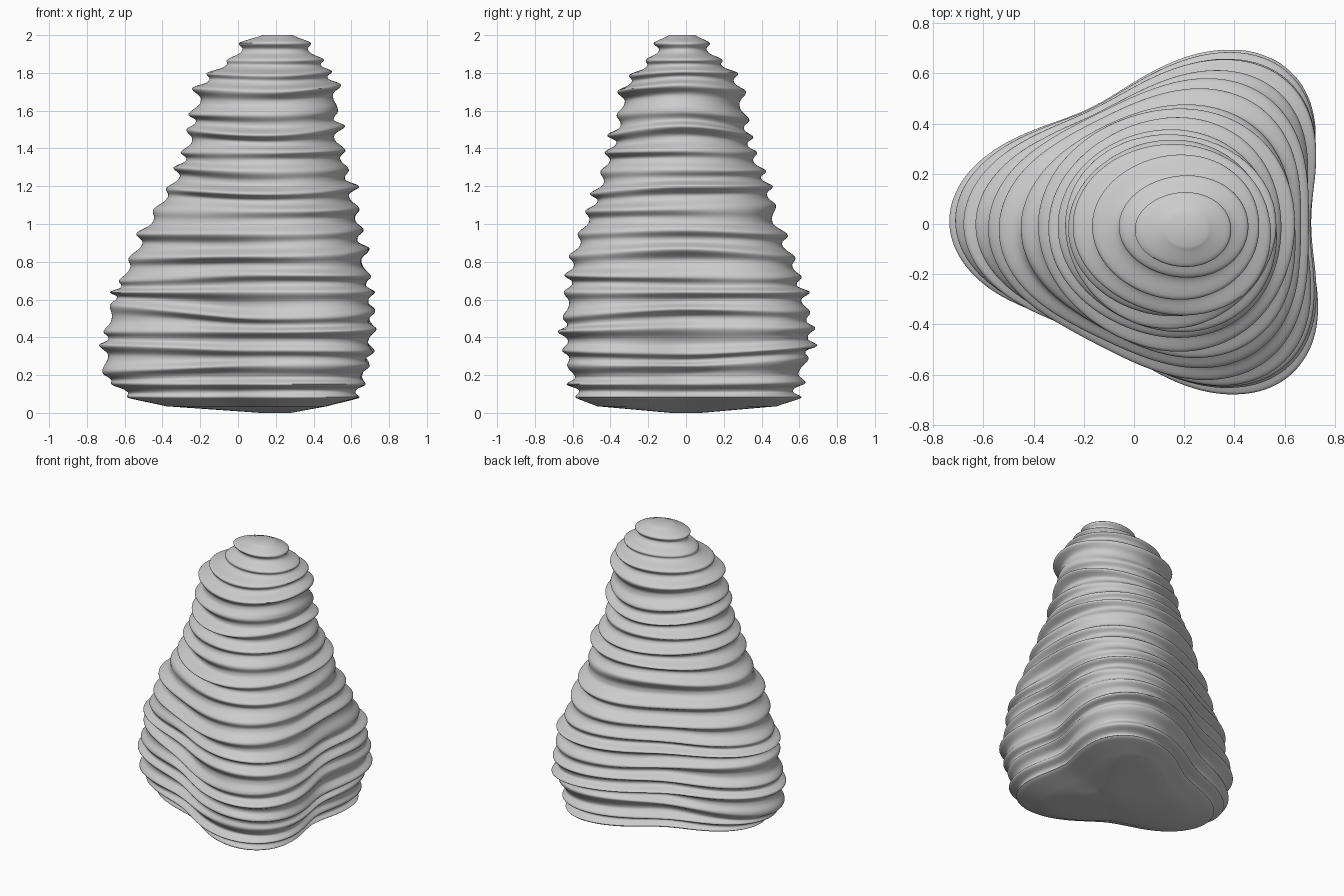
import bpy, bmesh, math

if "Cube" in bpy.data.objects:
    bpy.data.objects.remove(bpy.data.objects["Cube"])

# Average silhouette: z, left x, right x, front y, back y
PROFILE = [
    (0.0, 0.12, 0.28, -0.08, 0.08), (0.035, -0.38, 0.47, -0.47, 0.48),
    (0.08, -0.56, 0.62, -0.57, 0.58), (0.2, -0.71, 0.67, -0.61, 0.61),
    (0.4, -0.70, 0.71, -0.65, 0.67), (0.6, -0.66, 0.705, -0.63, 0.63),
    (0.8, -0.57, 0.67, -0.61, 0.57), (1.0, -0.48, 0.64, -0.535, 0.48),
    (1.2, -0.35, 0.60, -0.46, 0.435), (1.4, -0.27, 0.54, -0.40, 0.345),
    (1.6, -0.23, 0.52, -0.345, 0.305), (1.72, -0.21, 0.52, -0.335, 0.29),
    (1.8, -0.14, 0.48, -0.265, 0.25), (1.87, -0.03, 0.43, -0.185, 0.165),
    (1.96, 0.03, 0.36, -0.145, 0.10), (2.0, 0.13, 0.29, -0.09, 0.05)]

# Ridge heights on the right, back, left and front sides
RIDGES = [
    (.08, .15, .25, .31, .45, .55, .64, .72, .87, .97, 1.08, 1.20, 1.29, 1.39, 1.52, 1.60, 1.74, 1.81, 1.87, 1.96),
    (.08, .16, .29, .36, .45, .53, .64, .72, .82, .94, 1.10, 1.20, 1.28, 1.38, 1.46, 1.55, 1.70, 1.80, 1.87, 1.96),
    (.08, .15, .22, .36, .43, .57, .64, .70, .82, .95, 1.08, 1.19, 1.30, 1.38, 1.50, 1.58, 1.72, 1.80, 1.87, 1.96),
    (.08, .15, .25, .33, .43, .50, .64, .73, .83, .95, 1.07, 1.16, 1.28, 1.38, 1.47, 1.58, 1.70, 1.79, 1.87, 1.96)]
N = 240


def smooth(t):
    t = max(0.0, min(1.0, t))
    return t * t * (3 - 2 * t)


def profile(z):
    for a, b in zip(PROFILE, PROFILE[1:]):
        if z <= b[0]:
            t = (z - a[0]) / (b[0] - a[0])
            return [p + (q - p) * t for p, q in zip(a[1:], b[1:])]
    return PROFILE[-1][1:]


def ridge_heights(j):
    q = 4 * j / N
    k, t = int(q), smooth(q - int(q))
    return [a + (b - a) * t for a, b in zip(RIDGES[k % 4], RIDGES[(k + 1) % 4])]


def amplitude(k, th):
    # Each ridge swells and fades around the body, the top ones are even
    if k > 16:
        return 0.045
    return 0.045 + 0.012 * math.sin(k * 2.4) + 0.018 * math.sin(k * 4.1 + th * (1 + k % 3))


def ridge_offset(z, th, hs):
    # Rounded crest at every ridge, wider groove between
    for i in range(len(hs) - 1):
        if hs[i] <= z <= hs[i + 1]:
            gap = hs[i + 1] - hs[i]
            t = (z - hs[i]) / gap
            amp = amplitude(i, th) + (amplitude(i + 1, th) - amplitude(i, th)) * smooth(t)
            groove = min(1.0, 0.35 + gap / 0.13)   # close ridges share a shallow groove
            c = (0.5 + 0.5 * math.cos(2 * math.pi * t)) ** 1.4
            return amp * (0.56 - groove * (1 - c))
    if z < 1:
        return 0.56 * amplitude(0, th) * smooth((z - 0.03) / 0.05)
    return 0.56 * amplitude(len(hs) - 1, th) * smooth((2 - z) / 0.04)


def ring(z, heights):
    left, right, front, back = profile(z)
    # Triangular base to round top
    a = 0.185 - 0.17 * smooth((z - 0.3) / 1.2) + 0.03 * (1 - smooth(z / 0.15))
    skew = 0.07 * (1 - smooth((z - 0.4) / 1.0))
    pts = []
    for j in range(N):
        th = 2 * math.pi * j / N
        r = 1 - a * math.cos(3 * th)
        y = r * math.sin(th)
        pts.append((r * math.cos(th) + skew * y * y, y))
    x0, x1 = min(p[0] for p in pts), max(p[0] for p in pts)
    y1 = max(p[1] for p in pts)
    out = []
    for j, (px, py) in enumerate(pts):
        th = 2 * math.pi * j / N
        x = left + (right - left) * (px - x0) / (x1 - x0)
        y = front + (back - front) * (py + y1) / (2 * y1)
        d = ridge_offset(z, th, heights[j])
        out.append((x + d * math.cos(th), y + d * math.sin(th), z))
    return out


# Layered rock body: stacked rings skinned with quads
heights = [ridge_heights(j) for j in range(N)]
levels = [0.0, 0.008, 0.016, 0.025] + [0.035 + 1.965 * i / 320 for i in range(321)]
bm = bmesh.new()
rings = [[bm.verts.new(p) for p in ring(z, heights)] for z in levels]
for lo, hi in zip(rings, rings[1:]):
    for j in range(N):
        k = (j + 1) % N
        bm.faces.new((lo[j], lo[k], hi[k], hi[j]))
bm.faces.new(rings[0][::-1])
bm.faces.new(rings[-1])

mesh = bpy.data.meshes.new("layered_rock")
bm.to_mesh(mesh)
bm.free()
rock = bpy.data.objects.new("layered_rock", mesh)
bpy.context.collection.objects.link(rock)
bpy.context.view_layer.objects.active = rock
rock.select_set(True)
bpy.ops.object.shade_smooth_by_angle(angle=math.radians(70))
